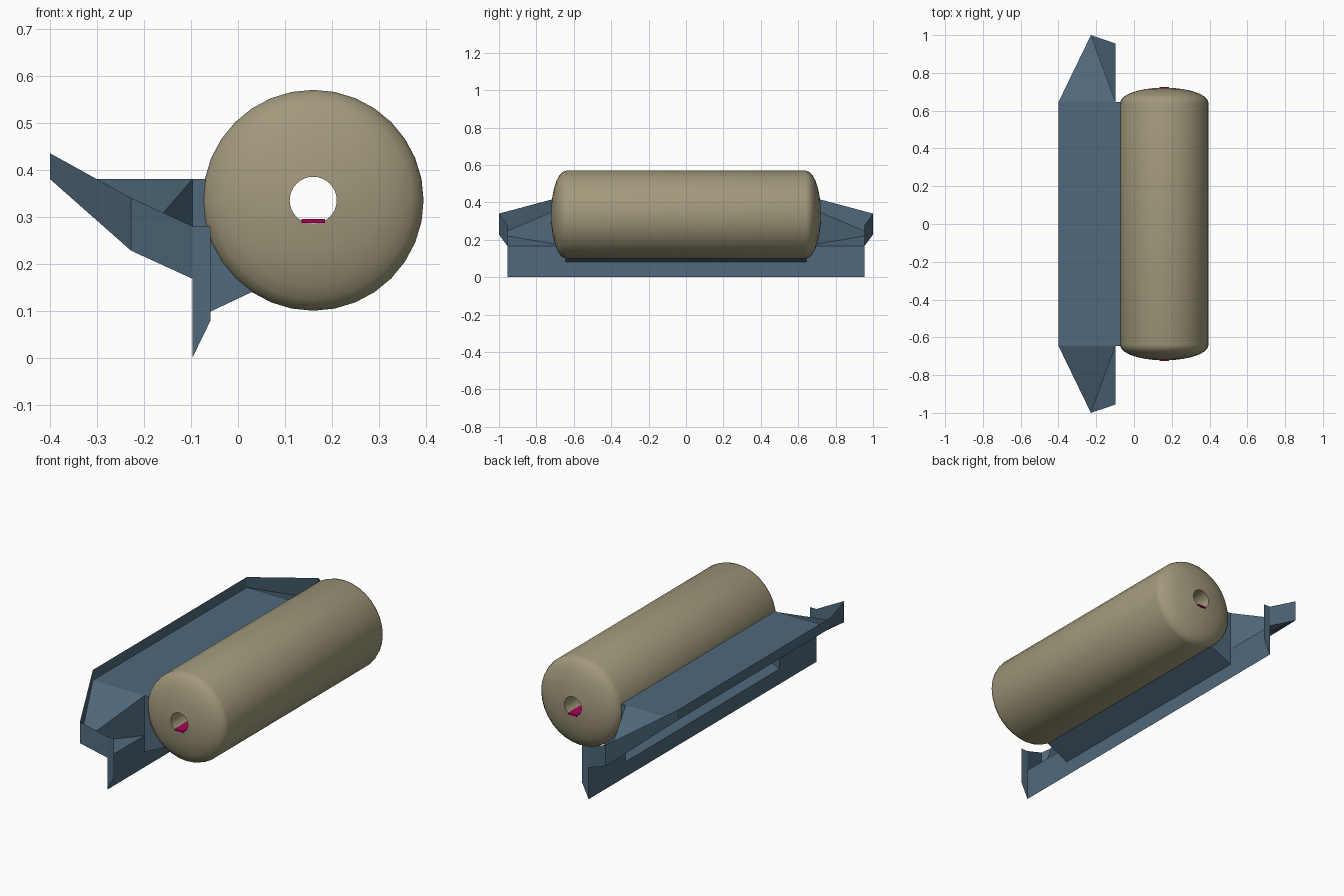
import bpy
import bmesh
import math

if "Cube" in bpy.data.objects:
    bpy.data.objects.remove(bpy.data.objects["Cube"])


def material(name, color):
    m = bpy.data.materials.new(name)
    m.diffuse_color = (*color, 1)
    m.use_nodes = True
    m.node_tree.nodes["Principled BSDF"].inputs["Base Color"].default_value = m.diffuse_color
    return m


def make_object(name, bm, mat, smooth=False):
    me = bpy.data.meshes.new(name)
    bm.to_mesh(me)
    bm.free()
    ob = bpy.data.objects.new(name, me)
    bpy.context.collection.objects.link(ob)
    me.materials.append(mat)
    if smooth:
        bpy.ops.object.select_all(action='DESELECT')
        bpy.context.view_layer.objects.active = ob
        ob.select_set(True)
        bpy.ops.object.shade_smooth_by_angle(angle=math.radians(35))
    return ob


tan = material("roll_tan", (0.36, 0.32, 0.2))
blue = material("tray_blue", (0.08, 0.14, 0.2))
red = material("strip_red", (0.4, 0.0, 0.09))

# Roll: domed drum with a bore, revolved about a y axis
CX, CZ, SIDES = 0.16, 0.335, 32
end_angle = math.acos(0.05 / 0.235)
dome = [(0.235 * math.cos(end_angle * i / 6),
         0.64 + 0.082 * math.sin(end_angle * i / 6)) for i in range(7)]
profile = dome + [(r, -y) for r, y in reversed(dome)]
bm = bmesh.new()
rings = []
for r, y in profile:
    rings.append([bm.verts.new((CX + r * math.cos(2 * math.pi * k / SIDES), y,
                                CZ + r * math.sin(2 * math.pi * k / SIDES)))
                  for k in range(SIDES)])
for i, a in enumerate(rings):
    b = rings[(i + 1) % len(rings)]
    for k in range(SIDES):
        n = (k + 1) % SIDES
        bm.faces.new((a[k], a[n], b[n], b[k]))
bmesh.ops.recalc_face_normals(bm, faces=bm.faces)
make_object("roll", bm, tan, smooth=True)

# Thin strip lying in the bore
bm = bmesh.new()
bmesh.ops.create_cube(bm, size=1)
for v in bm.verts:
    v.co = (CX + v.co.x * 0.05, v.co.y * 1.45, 0.291 + v.co.z * 0.008)
make_object("bore_strip", bm, red)

# Sheet tray, built from panels; "end" panels are mirrored in y
X0, X1, X2 = -0.4, -0.228, -0.097
A, B, C = 0.645, 1.0, 0.955
BACK, TIP = (X0, A, 0.38), (X1, B, 0.228)
STEP_TOP, STEP_LOW = (X2, A, 0.38), (X2, A, 0.168)
CORNER = (X2, C, 0.168)
end_panels = [
    [BACK, TIP, (X1, B, 0.34), (X0, A, 0.435)],              # slanted rim
    [TIP, CORNER, (X2, C, 0.28), (X1, B, 0.34)],             # wing front
    [BACK, STEP_TOP, TIP],                                   # sloped floor
    [STEP_TOP, STEP_LOW, TIP],                               # step side
    [STEP_LOW, CORNER, TIP],                                 # low floor
    [CORNER, STEP_LOW, (X2, A, 0.08), (X2, A, 0), (X2, C, 0)],   # blade end
    [(X2, C, 0), (-0.058, C, 0.08), (-0.058, C, 0.28), (X2, C, 0.28)],
    [(X2, A, 0.08), (0.03, A, 0.14), (-0.06, A, 0.38), STEP_TOP],  # cheek
]


def span(p, q):
    """Panel running the full length between two x,z points."""
    return [(p[0], -A, p[1]), (p[0], A, p[1]), (q[0], A, q[1]), (q[0], -A, q[1])]


long_panels = [
    span((X0, 0.38), (X0, 0.435)),       # back rim
    span((X0, 0.38), (-0.06, 0.38)),     # floor
    span((X2, 0), (X2, 0.08)),           # blade
    span((X2, 0.08), (0.03, 0.14)),      # ramp under the roll
]
bm = bmesh.new()
for panel in end_panels:
    bm.faces.new([bm.verts.new(p) for p in panel])
    bm.faces.new([bm.verts.new((x, -y, z)) for x, y, z in reversed(panel)])
for panel in long_panels:
    bm.faces.new([bm.verts.new(p) for p in panel])
bmesh.ops.remove_doubles(bm, verts=bm.verts, dist=0.0005)
bmesh.ops.recalc_face_normals(bm, faces=bm.faces)
make_object("tray", bm, blue)
